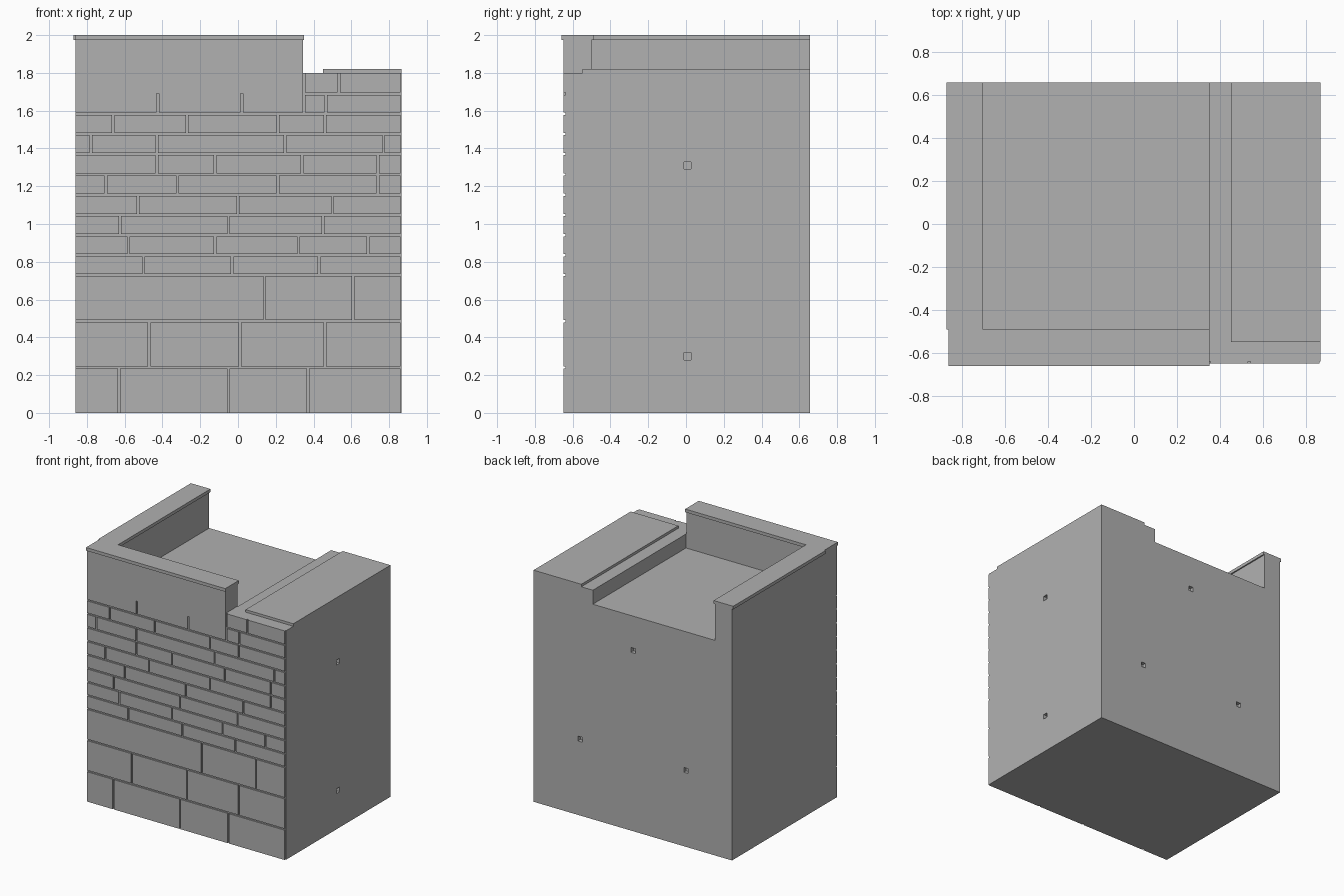
import bpy
import bmesh
from mathutils import Vector

default = bpy.data.objects.get("Cube")
if default:
    bpy.data.objects.remove(default, do_unlink=True)

grey = bpy.data.materials.new("stone_grey")
grey.use_nodes = True
grey.diffuse_color = (0.44, 0.44, 0.44, 1)
grey.node_tree.nodes["Principled BSDF"].inputs["Base Color"].default_value = (0.44, 0.44, 0.44, 1)

LEFT, RIGHT = -0.86, 0.865      # outer sides
FACE, CORE, BACK = -0.648, -0.638, 0.657
GAP = 0.012                     # mortar width
CORNER = 0.35                   # end of the parapet


def add_box(bm, lo, hi):
    lo, hi = Vector(lo), Vector(hi)
    verts = bmesh.ops.create_cube(bm, size=1)["verts"]
    for v in verts:
        v.co = (lo + hi) / 2 + v.co * (hi - lo)


def make_object(name, bm):
    mesh = bpy.data.meshes.new(name)
    bm.to_mesh(mesh)
    bm.free()
    mesh.materials.append(grey)
    ob = bpy.data.objects.new(name, mesh)
    bpy.context.collection.objects.link(ob)
    return ob


def box(name, lo, hi):
    bm = bmesh.new()
    add_box(bm, lo, hi)
    return make_object(name, bm)


def cut(target, lo, hi):
    cutter = box("cutter", lo, hi)
    cutter.hide_render = True
    mod = target.modifiers.new("cut", "BOOLEAN")
    mod.operation = "DIFFERENCE"
    mod.solver = "EXACT"
    mod.object = cutter
    bpy.context.view_layer.objects.active = target
    bpy.ops.object.modifier_apply(modifier=mod.name)
    bpy.data.objects.remove(cutter, do_unlink=True)


# Main block with low side, sunken roof and peg holes
body = box("building_body", (LEFT, CORE, 0), (RIGHT, BACK, 1.975))
cut(body, (0.345, -1, 1.8), (1, 1, 3))
cut(body, (-0.71, -0.5, 1.69), (CORNER, 1, 3))
H = 0.019
for z in (0.3, 1.31):
    cut(body, (RIGHT - 0.03, 0.008 - H, z - H), (1, 0.008 + H, z + H))
for x, z in ((0, 1.42), (0.46, 0.6), (-0.46, 0.6)):
    cut(body, (x - H, BACK - 0.03, z - H), (x + H, 1, z + H))

# L-shaped coping on the parapet, as an extruded outline
bm = bmesh.new()
outline = [(LEFT, -0.658), (CORNER, -0.658), (CORNER, -0.49), (-0.70, -0.49),
           (-0.70, BACK), (-0.87, BACK), (-0.87, -0.49), (LEFT, -0.49)]
base = bm.faces.new([bm.verts.new((x, y, 1.975)) for x, y in outline])
new = bmesh.ops.extrude_face_region(bm, geom=[base])["geom"]
bmesh.ops.translate(bm, vec=(0, 0, 0.025),
                    verts=[g for g in new if isinstance(g, bmesh.types.BMVert)])
bmesh.ops.recalc_face_normals(bm, faces=bm.faces)
make_object("parapet_coping", bm)

# Raised slab on the low side
box("side_roof_slab", (0.45, -0.548, 1.8), (RIGHT, BACK, 1.82))

# Stone courses: bottom, top, joints along the width
courses = [
    (0, 0.24, [-0.63, -0.05, 0.37]),
    (0.24, 0.485, [-0.47, 0.01, 0.46]),
    (0.485, 0.73, [0.14, 0.61]),
    (0.73, 0.835, [-0.5, -0.03, 0.43]),
    (0.835, 0.94, [-0.58, -0.12, 0.32, 0.69]),
    (0.94, 1.048, [-0.625, -0.05, 0.45]),
    (1.048, 1.155, [-0.53, 0, 0.5]),
    (1.155, 1.262, [-0.7, -0.32, 0.21, 0.74]),
    (1.262, 1.37, [-0.43, -0.12, 0.34, 0.74]),
    (1.37, 1.477, [-0.78, -0.43, 0.25, 0.77]),
    (1.477, 1.583, [-0.66, -0.27, 0.21, 0.46]),
    (1.583, 1.69, [-0.425, 0.02, CORNER, 0.464]),
]
bm = bmesh.new()
g = GAP / 2
for z0, z1, joints in courses:
    ends = [LEFT - g] + joints + [RIGHT - 0.005 + g]
    for x0, x1 in zip(ends, ends[1:]):
        top_plain = z1 == 1.69 and x1 <= CORNER
        add_box(bm, (x0 + g, FACE, z0 + g if z0 else 0),
                (x1 - g, CORE, z1 if top_plain else z1 - g))
for x0, x1 in ((CORNER, 0.534), (0.534, RIGHT - 0.005 + g)):
    add_box(bm, (x0 + g, FACE, 1.69 + g), (x1 - g, CORE, 1.8))
make_object("front_stonework", bm)

# Plain upper band of the front parapet
box("parapet_front", (LEFT, FACE, 1.69), (0.345, CORE, 1.975))
